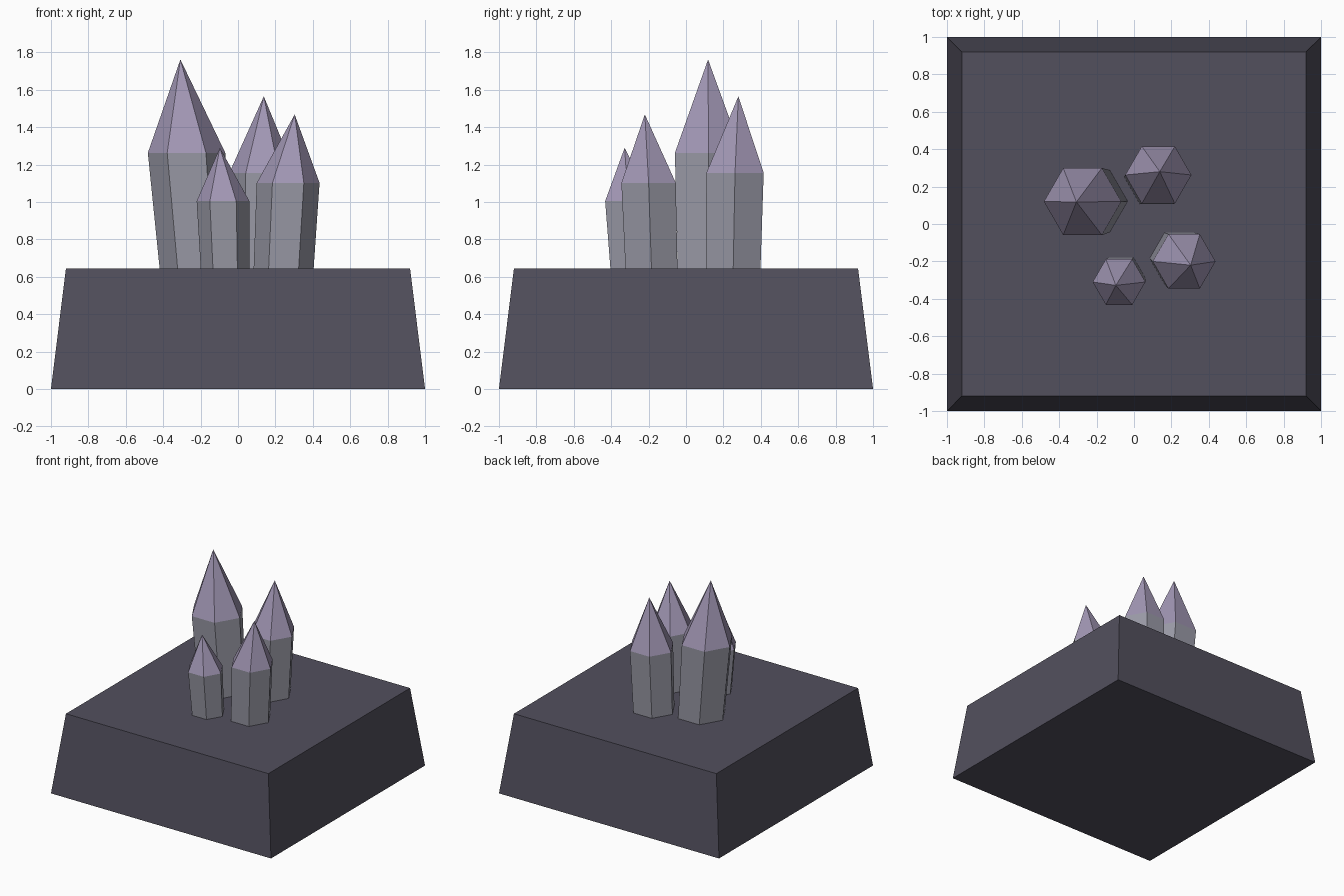
import bpy, bmesh, math

if "Cube" in bpy.data.objects:
    bpy.data.objects.remove(bpy.data.objects["Cube"])


def material(name, rgb):
    m = bpy.data.materials.new(name)
    m.diffuse_color = (*rgb, 1)
    m.use_nodes = True
    m.node_tree.nodes["Principled BSDF"].inputs["Base Color"].default_value = m.diffuse_color
    return m


def finish(name, bm, mats):
    bmesh.ops.recalc_face_normals(bm, faces=bm.faces)
    mesh = bpy.data.meshes.new(name)
    bm.to_mesh(mesh)
    bm.free()
    for m in mats:
        mesh.materials.append(m)
    obj = bpy.data.objects.new(name, mesh)
    bpy.context.collection.objects.link(obj)
    return obj


def ring(bm, cx, cy, z, r, sides, turn=0.0):
    step = 2 * math.pi / sides
    return [bm.verts.new((cx + r * math.cos(turn + i * step),
                          cy + r * math.sin(turn + i * step), z))
            for i in range(sides)]


def bridge(bm, a, b):
    n = len(a)
    for i in range(n):
        bm.faces.new((a[i], a[(i + 1) % n], b[(i + 1) % n], b[i]))


stone = material("dark_stone", (0.085, 0.08, 0.11))
body = material("crystal_body", (0.32, 0.32, 0.38))
tip = material("crystal_tip", (0.36, 0.31, 0.46))
TOP = 0.645

# Tapered square stone block
bm = bmesh.new()
low = ring(bm, 0, 0, 0, math.sqrt(2), 4, math.pi / 4)
high = ring(bm, 0, 0, TOP, 0.92 * math.sqrt(2), 4, math.pi / 4)
bridge(bm, low, high)
bm.faces.new(low[::-1])
bm.faces.new(high)
finish("stone_base", bm, [stone])


# Leaning hexagonal crystal: foot ring, shoulder ring, pointed tip
def crystal(name, foot, shoulder, apex):
    bm = bmesh.new()
    fx, fy, fr = foot
    sx, sy, sz, sr = shoulder
    a = ring(bm, fx, fy, TOP - 0.02, fr, 6)
    b = ring(bm, sx, sy, sz, sr, 6)
    bridge(bm, a, b)
    bm.faces.new(a[::-1])
    point = bm.verts.new(apex)
    for i in range(6):
        f = bm.faces.new((b[i], b[(i + 1) % 6], point))
        f.material_index = 1
    finish(name, bm, [body, tip])


crystal("tall_crystal", (-0.225, 0.122, 0.192),
        (-0.275, 0.12, 1.263, 0.207), (-0.308, 0.118, 1.762))
crystal("back_crystal", (0.115, 0.252, 0.168),
        (0.13, 0.262, 1.155, 0.177), (0.138, 0.28, 1.565))
crystal("right_crystal", (0.243, -0.184, 0.16),
        (0.268, -0.2, 1.102, 0.168), (0.303, -0.22, 1.468))
crystal("small_crystal", (-0.068, -0.29, 0.13),
        (-0.08, -0.31, 1.005, 0.141), (-0.097, -0.328, 1.29))
